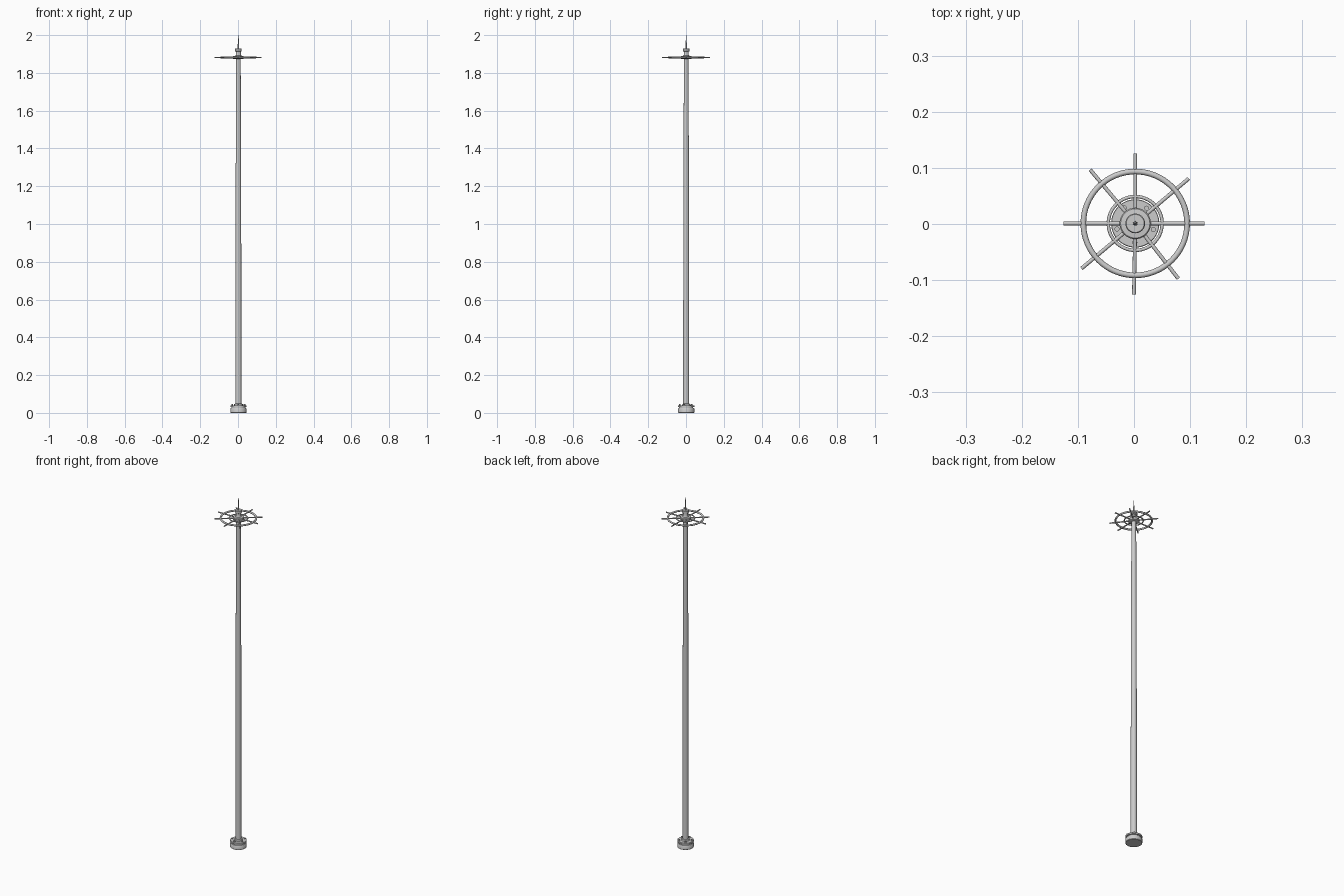
import bpy, math
from mathutils import Vector

if "Cube" in bpy.data.objects:
    bpy.data.objects.remove(bpy.data.objects["Cube"])

WHEEL_Z = 1.882
CX, CY = 0.0022, 0.001   # axis offset: the uneven spokes shift the bounding box


def smooth(o):
    bpy.ops.object.select_all(action='DESELECT')
    o.select_set(True)
    bpy.context.view_layer.objects.active = o
    bpy.ops.object.shade_smooth_by_angle(angle=math.radians(35))


def lathe(name, profile, n=48):
    # closed solid of revolution from (radius, height) points
    verts, faces = [], []
    for r, z in profile:
        for i in range(n):
            a = 2 * math.pi * i / n
            verts.append((CX + r * math.cos(a), CY + r * math.sin(a), z))
    for k in range(len(profile) - 1):
        for i in range(n):
            j = (i + 1) % n
            faces.append((k * n + i, k * n + j, (k + 1) * n + j, (k + 1) * n + i))
    faces.append(tuple(reversed(range(n))))
    faces.append(tuple(range((len(profile) - 1) * n, len(profile) * n)))
    me = bpy.data.meshes.new(name)
    me.from_pydata(verts, [], faces)
    o = bpy.data.objects.new(name, me)
    bpy.context.collection.objects.link(o)
    smooth(o)


def rod(name, a, b, r, n=16):
    a, b = Vector(a), Vector(b)
    bpy.ops.mesh.primitive_cylinder_add(vertices=n, radius=r, depth=(b - a).length, location=(a + b) / 2)
    o = bpy.context.object
    o.name = name
    o.rotation_euler = (b - a).to_track_quat('Z', 'Y').to_euler()
    smooth(o)


def ring(name, major, minor, z):
    bpy.ops.mesh.primitive_torus_add(major_radius=major, minor_radius=minor, major_segments=64,
                                     minor_segments=12, location=(CX, CY, z))
    bpy.context.object.name = name
    smooth(bpy.context.object)


def polar(r, deg, z):
    a = math.radians(deg)
    return (CX + r * math.cos(a), CY + r * math.sin(a), z)


# grooved foot with a bolted top flange
lathe("base", [(0.041, 0), (0.043, 0.002), (0.043, 0.022), (0.041, 0.025), (0.037, 0.026),
               (0.037, 0.030), (0.043, 0.031), (0.043, 0.039), (0.042, 0.040),
               (0.022, 0.040), (0.020, 0.047), (0.017, 0.049)])
for i in range(5):
    d = 53 + 72 * i
    rod("base_bolt", polar(0.034, d, 0.036), polar(0.034, d, 0.047), 0.0045, 12)

# tapered pole
lathe("pole", [(0.0162, 0.03), (0.0155, 0.65), (0.0142, 1.3), (0.0125, 1.75), (0.012, 1.88)], 32)

# wheel rims and slightly uneven spokes
ring("outer_rim", 0.0925, 0.005, WHEEL_Z)
ring("inner_rim", 0.0480, 0.003, WHEEL_Z)
for d, end in ((0, .123), (40, .1245), (90, .125), (130, .125),
               (180, .1275), (220, .125), (269, .127), (308, .125)):
    rod("spoke", polar(0.010, d, WHEEL_Z), polar(end, d, WHEEL_Z), 0.0034)

# wheel hub, neck and cap
lathe("hub", [(0.025, 1.873), (0.028, 1.875), (0.028, 1.888), (0.026, 1.890), (0.015, 1.891),
              (0.0125, 1.896), (0.0125, 1.912), (0.0175, 1.915), (0.0175, 1.927), (0.016, 1.929)])

# tip spike
lathe("spike", [(0.004, 1.925), (0.0035, 1.955), (0.002, 1.975), (0.001, 2.0)], 16)
